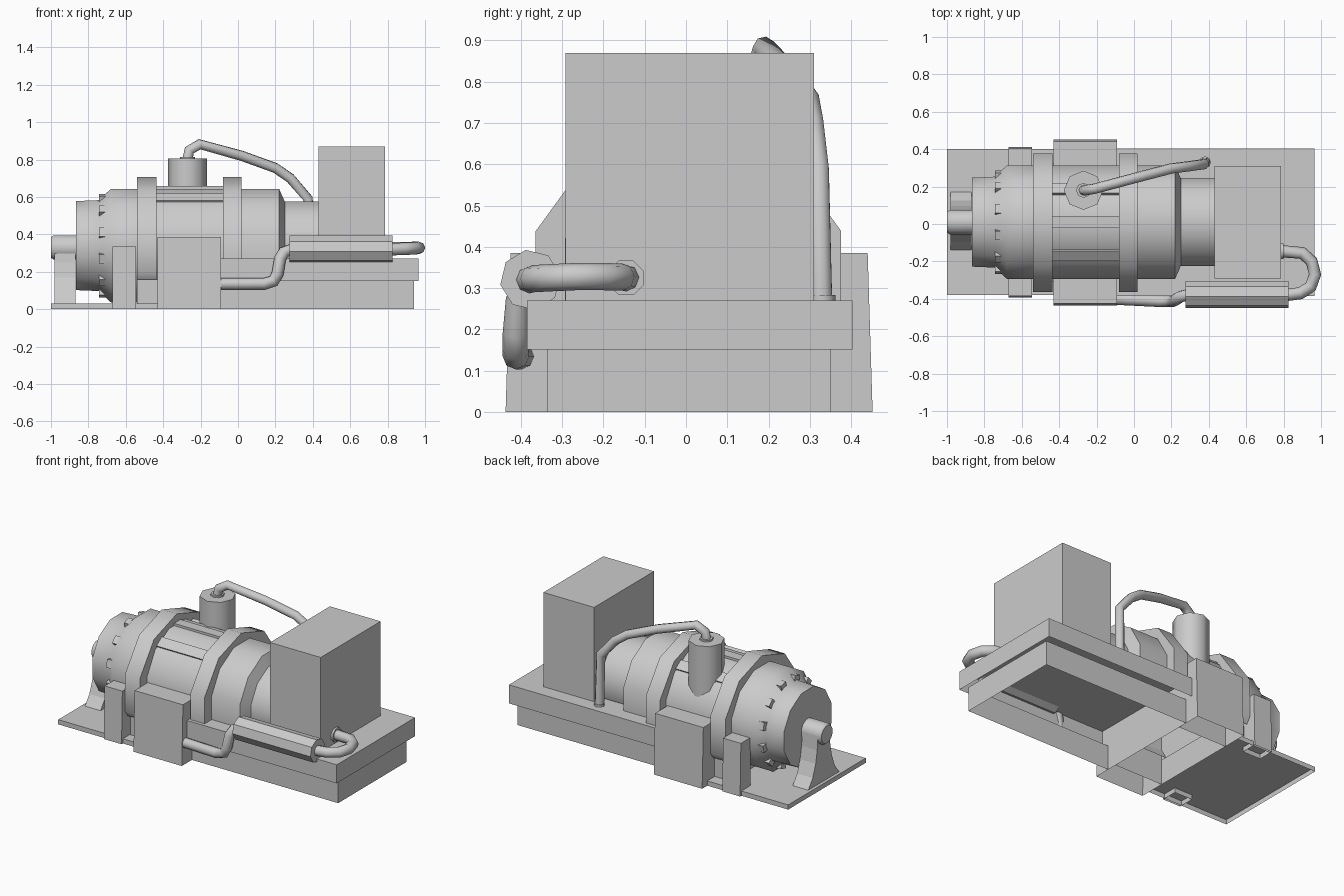
import bpy, bmesh, math
from mathutils import Vector, Matrix

cube = bpy.data.objects.get("Cube")
if cube:
    bpy.data.objects.remove(cube, do_unlink=True)

grey = bpy.data.materials.new("machine_grey")
grey.use_nodes = True
COLOUR = (0.6, 0.6, 0.6, 1)
grey.diffuse_color = COLOUR
grey.node_tree.nodes["Principled BSDF"].inputs["Base Color"].default_value = COLOUR

AXIS = Vector((0, 0.01, 0.34))   # motor centre line runs along x


def add_mesh(name, mesh, smooth=False):
    mesh.materials.clear()
    mesh.materials.append(grey)
    ob = bpy.data.objects.new(name, mesh)
    bpy.context.collection.objects.link(ob)
    if smooth:
        bpy.ops.object.select_all(action='DESELECT')
        ob.select_set(True)
        bpy.context.view_layer.objects.active = ob
        bpy.ops.object.shade_smooth_by_angle(angle=math.radians(50))
    return ob


def finish(name, bm, smooth=False):
    mesh = bpy.data.meshes.new(name)
    bm.to_mesh(mesh)
    bm.free()
    return add_mesh(name, mesh, smooth)


def box(name, x, y, z, open_bottom=False, open_top=False, flare=(0, 0)):
    """Box from ranges; flare moves the low-y and high-y bottom edges."""
    bm = bmesh.new()
    bmesh.ops.create_cube(bm, size=1)
    for v in bm.verts:
        low, high = v.co.z < 0, v.co.y > 0
        shift = flare[high] if low else 0
        v.co = (x[v.co.x > 0], y[high] + shift, z[v.co.z > 0])
    bm.normal_update()
    gone = [f for f in bm.faces if (open_bottom and f.normal.z < -0.9)
            or (open_top and f.normal.z > 0.9)]
    bmesh.ops.delete(bm, geom=gone, context='FACES')
    return finish(name, bm)


def lathe_x(name, profile, centre=AXIS, sides=12, turn=0.5, cut_z=None,
            caps=(True, True)):
    """Turned part along x, measured to the flats, cut open below cut_z."""
    bm = bmesh.new()
    rings = []
    for x, r in profile:
        r /= math.cos(math.pi / sides)
        angles = [(i + turn) * math.tau / sides for i in range(sides)]
        rings.append([bm.verts.new((x, centre.y + r * math.cos(a),
                                    centre.z + r * math.sin(a))) for a in angles])
    for a, b in zip(rings, rings[1:]):
        for i in range(sides):
            j = (i + 1) % sides
            bm.faces.new((a[j], a[i], b[i], b[j]))
    if caps[0]:
        bm.faces.new(rings[0])
    if caps[1]:
        bm.faces.new(rings[-1][::-1])
    # outward normals
    bmesh.ops.reverse_faces(bm, faces=[f for f in bm.faces if len(f.verts) == sides])
    bm.normal_update()
    middle = Vector((sum(p[0] for p in profile) / len(profile), centre.y, centre.z))
    inward = [f for f in bm.faces
              if f.normal.dot(f.calc_center_median() - middle) < 0]
    bmesh.ops.reverse_faces(bm, faces=inward)
    if cut_z is not None:
        bmesh.ops.bisect_plane(bm, geom=bm.verts[:] + bm.edges[:] + bm.faces[:],
                               plane_co=(0, 0, cut_z), plane_no=(0, 0, -1),
                               clear_outer=True)
    return finish(name, bm, smooth=True)


def drum(name, centre, radius, z, sides=8):
    bm = bmesh.new()
    place = Matrix.Translation((centre[0], centre[1], sum(z) / 2))
    bmesh.ops.create_cone(bm, cap_ends=True, segments=sides, radius1=radius,
                          radius2=radius, depth=z[1] - z[0], matrix=place)
    return finish(name, bm, smooth=True)


def pipe(name, points, radius):
    curve = bpy.data.curves.new(name, 'CURVE')
    curve.dimensions = '3D'
    curve.bevel_depth = radius
    curve.bevel_resolution = 2
    curve.use_fill_caps = True
    spline = curve.splines.new('POLY')
    spline.points.add(len(points) - 1)
    for p, co in zip(spline.points, points):
        p.co = (*co, 1)
    helper = bpy.data.objects.new(name + "_path", curve)
    bpy.context.collection.objects.link(helper)
    graph = bpy.context.evaluated_depsgraph_get()
    mesh = bpy.data.meshes.new_from_object(helper.evaluated_get(graph))
    bpy.data.objects.remove(helper, do_unlink=True)
    return add_mesh(name, mesh, smooth=True)


def radial_block(name, x, r, angle, width, height):
    """Small block lying on the motor shell at an angle round its axis."""
    bm = bmesh.new()
    place = (Matrix.Translation(AXIS) @ Matrix.Rotation(angle, 4, 'X')
             @ Matrix.Translation((sum(x) / 2, 0, r))
             @ Matrix.Diagonal((x[1] - x[0], width, height, 1)))
    bmesh.ops.create_cube(bm, size=1, matrix=place)
    return finish(name, bm)


# Bases
box("front_tray", (-1, -0.43), (-0.38, 0.40), (0, 0.03), open_bottom=True)
box("plinth", (-0.09, 0.94), (-0.335, 0.35), (0, 0.155), True, True)
box("deck", (-0.09, 0.965), (-0.385, 0.403), (0.152, 0.27), open_bottom=True)

# Motor shell in three lengths, each open where it meets its base
lathe_x("shell_end", [(-0.865, 0.238), (-0.745, 0.243), (-0.68, 0.303), (-0.54, 0.303)],
        cut_z=0.03, caps=(True, False))
lathe_x("shell_middle", [(-0.54, 0.303), (-0.09, 0.303)], cut_z=0.16, caps=(False, False))
lathe_x("shell_neck", [(-0.09, 0.303), (0.22, 0.303), (0.25, 0.235), (0.43, 0.235)],
        cut_z=0.27, caps=(False, False))
lathe_x("shaft", [(-1, 0.055), (-0.985, 0.065), (-0.85, 0.065)],
        Vector((0, 0.01, 0.33)))

# Clamping rings and the foot under the rear one
ring_centre = Vector((0, 0.006, 0.318))
lathe_x("rear_ring", [(-0.54, 0.37), (-0.435, 0.37)], ring_centre, 10, cut_z=0.16)
lathe_x("front_ring", [(-0.08, 0.37), (0.02, 0.37)], ring_centre, 10, cut_z=0.27)
box("rear_ring_foot", (-0.54, -0.43), (-0.31, 0.325), (0.03, 0.16))

# Vents round the flared shoulder
for i in range(12):
    radial_block("shoulder_vent", (-0.743, -0.695), 0.262,
                 (i + 0.5) * math.tau / 12, 0.05, 0.036)

# Ribs between the rings
for angle in (0, 35, -35):
    radial_block("shell_rib", (-0.435, -0.08), 0.305,
                 math.radians(angle), 0.065, 0.025)

# Shaft pedestal with concave sides
half = [(0.155, 0.03), (0.11, 0.09), (0.08, 0.17), (0.065, 0.25), (0.06, 0.33)]
outline = half + [(-y, z) for y, z in reversed(half)]
bm = bmesh.new()
face = bm.faces.new([bm.verts.new((-0.98, 0.015 + y, z)) for y, z in outline])
grown = bmesh.ops.extrude_face_region(bm, geom=[face])["geom"]
bmesh.ops.translate(bm, vec=(0.11, 0, 0),
                    verts=[g for g in grown if isinstance(g, bmesh.types.BMVert)])
bmesh.ops.recalc_face_normals(bm, faces=bm.faces[:])
finish("shaft_pedestal", bm)

# Side boxes and posts on both sides
box("right_side_box", (-0.43, -0.09), (-0.425, -0.27), (0, 0.385), True, flare=(-0.012, 0))
box("left_side_box", (-0.43, -0.09), (0.29, 0.44), (0, 0.385), True, flare=(0, 0.012))
box("right_post", (-0.67, -0.545), (-0.385, -0.29), (0, 0.335), True, flare=(-0.008, 0))
box("left_post", (-0.67, -0.545), (0.31, 0.405), (0, 0.335), True, flare=(0, 0.008))

# Control cabinet
box("cabinet", (0.43, 0.787), (-0.292, 0.31), (0.27, 0.87))

# Upright canister and its pipe
drum("canister", (-0.27, 0.18), 0.105, (0.48, 0.805))
drum("canister_collar", (-0.27, 0.18), 0.04, (0.80, 0.815))
pipe("upper_pipe", [(-0.27, 0.18, 0.80), (-0.26, 0.18, 0.85), (-0.205, 0.19, 0.882),
                    (0.02, 0.25, 0.82), (0.20, 0.297, 0.755), (0.28, 0.307, 0.70),
                    (0.375, 0.32, 0.59), (0.38, 0.328, 0.27)], 0.028)
drum("upper_pipe_foot", (0.38, 0.33), 0.032, (0.27, 0.283))

# Side silencer and its pipes
lathe_x("silencer", [(0.275, 0.068), (0.825, 0.068)], Vector((0, -0.377, 0.32)),
        sides=8, turn=0.2).data.shade_flat()
pipe("lower_pipe", [(-0.10, -0.40, 0.135), (0.14, -0.412, 0.135), (0.19, -0.412, 0.15),
                    (0.212, -0.412, 0.19), (0.225, -0.405, 0.27), (0.245, -0.39, 0.305),
                    (0.29, -0.378, 0.32)], 0.032)
pipe("return_pipe", [(0.81, -0.38, 0.32), (0.89, -0.37, 0.323), (0.945, -0.335, 0.325),
                     (0.968, -0.27, 0.328), (0.95, -0.20, 0.328), (0.90, -0.155, 0.327),
                     (0.78, -0.145, 0.325)], 0.033)
lathe_x("return_pipe_flange", [(0.787, 0.042), (0.80, 0.042)],
        Vector((0, -0.145, 0.325)), sides=8)
